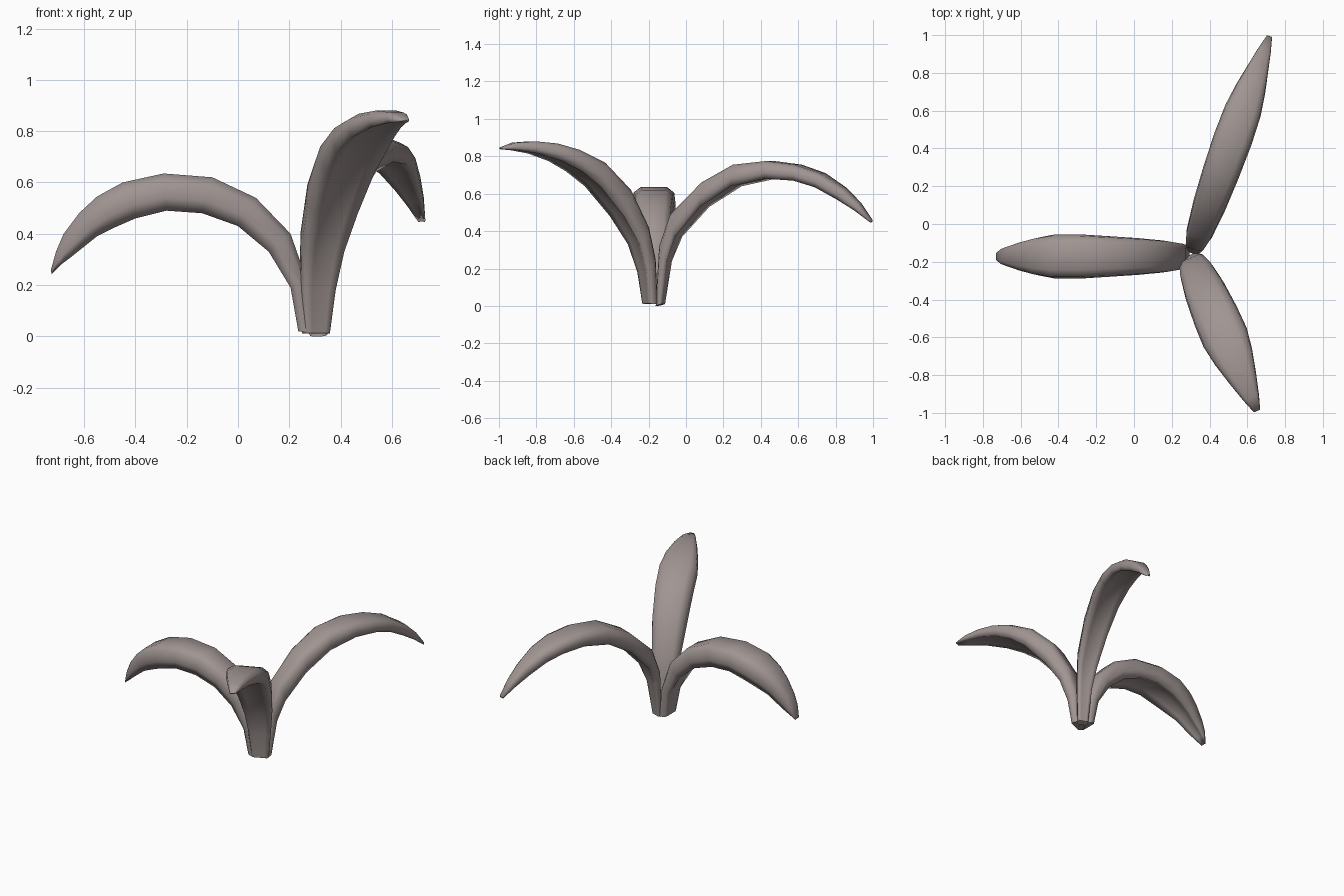
import bpy, bmesh, math
from mathutils import Vector

if "Cube" in bpy.data.objects:
    bpy.data.objects.remove(bpy.data.objects["Cube"])

# Arched leaf cross-section: (across, height) with height 0 = lower rim, 1 = crown
CROWN = [(-0.85, 0.0), (-1.0, 0.35), (-0.93, 0.8), (-0.6, 1.0),
         (0.6, 1.0), (0.93, 0.8), (1.0, 0.35), (0.85, 0.0)]
HOLLOW = [(0.5, 0.12), (0.0, 0.2), (-0.5, 0.12)]

leaf_mat = bpy.data.materials.new("leaf_brown_grey")
leaf_mat.diffuse_color = (0.35, 0.30, 0.29, 1)
leaf_mat.use_nodes = True
leaf_mat.node_tree.nodes["Principled BSDF"].inputs["Base Color"].default_value = leaf_mat.diffuse_color


def make_leaf(name, origin, angle, stations):
    """stations: (crown reach, crown z, rim reach, rim z, half width)"""
    out = Vector((math.cos(angle), math.sin(angle), 0))
    side = Vector((-out.y, out.x, 0))
    base = Vector((origin[0], origin[1], 0))
    bm = bmesh.new()
    rings = []
    for i, (rt, zt, rb, zb, w) in enumerate(stations):
        hollow = min(1.0, i / 3)          # the stalk is solid, the blade is hollowed
        top = base + out * rt + Vector((0, 0, zt))
        rim = base + out * rb + Vector((0, 0, zb))
        section = CROWN + [(u, h * hollow) for u, h in HOLLOW]
        rings.append([bm.verts.new(rim.lerp(top, h) + side * u * w)
                      for u, h in section])
    n = len(rings[0])
    for a, b in zip(rings, rings[1:]):
        for k in range(n):
            bm.faces.new((a[k], a[(k + 1) % n], b[(k + 1) % n], b[k]))
    caps = [bm.faces.new(rings[0]), bm.faces.new(rings[-1])]
    for f in bm.faces:
        f.smooth = True
    for e in caps[0].edges:               # crisp cut at the foot
        e.smooth = False
    bmesh.ops.recalc_face_normals(bm, faces=bm.faces)
    mesh = bpy.data.meshes.new(name)
    bm.to_mesh(mesh)
    bm.free()
    mesh.materials.append(leaf_mat)
    obj = bpy.data.objects.new(name, mesh)
    bpy.context.collection.objects.link(obj)
    return obj


def along(points, start, scale):
    """Turn side-view coordinates into reach along the leaf direction."""
    return [((a - start) * scale, zt, (b - start) * scale, zb, w)
            for a, zt, b, zb, w in points]


# Left leaf, read in x
left = [(.295, .01, .235, .02, .06), (.275, .2, .205, .19, .072),
        (.205, .40, .12, .33, .085), (.07, .54, 0, .43, .097),
        (-.10, .62, -.14, .48, .107), (-.29, .635, -.28, .49, .117),
        (-.45, .60, -.40, .46, .117), (-.55, .545, -.48, .425, .10),
        (-.62, .48, -.55, .39, .08), (-.68, .40, -.65, .31, .055),
        (-.71, .33, -.69, .28, .042), (-.73, .258, -.727, .243, .02)]
make_leaf("left_leaf", (.3, -.172), math.pi, along(left, .3, -1))

# Back leaf, read in y
back = [(-.155, 0, -.122, .01, .035), (-.133, .32, -.09, .24, .052),
        (-.07, .49, -.04, .37, .07), (.10, .66, .10, .53, .088),
        (.27, .755, .27, .64, .098), (.45, .775, .45, .68, .103),
        (.60, .755, .60, .67, .098), (.73, .71, .71, .635, .08),
        (.85, .63, .82, .57, .055), (.93, .55, .91, .51, .036),
        (.995, .46, .99, .445, .015)]
ang = math.radians(70.4)
make_leaf("back_leaf", (.31, -.15), ang, along(back, -.15, 1 / math.sin(ang)))

# Front leaf, the tallest, read in y
front = [(-.165, .01, -.215, .012, .056), (-.18, .25, -.235, .18, .074),
         (-.22, .42, -.28, .33, .092), (-.32, .62, -.37, .48, .11),
         (-.46, .765, -.50, .64, .122), (-.60, .835, -.60, .72, .125),
         (-.71, .868, -.70, .775, .107), (-.82, .88, -.82, .815, .075),
         (-.92, .873, -.92, .832, .044), (-.99, .848, -.99, .838, .018)]
ang = math.radians(-66.5)
make_leaf("front_leaf", (.295, -.17), ang, along(front, -.17, 1 / math.sin(ang)))
